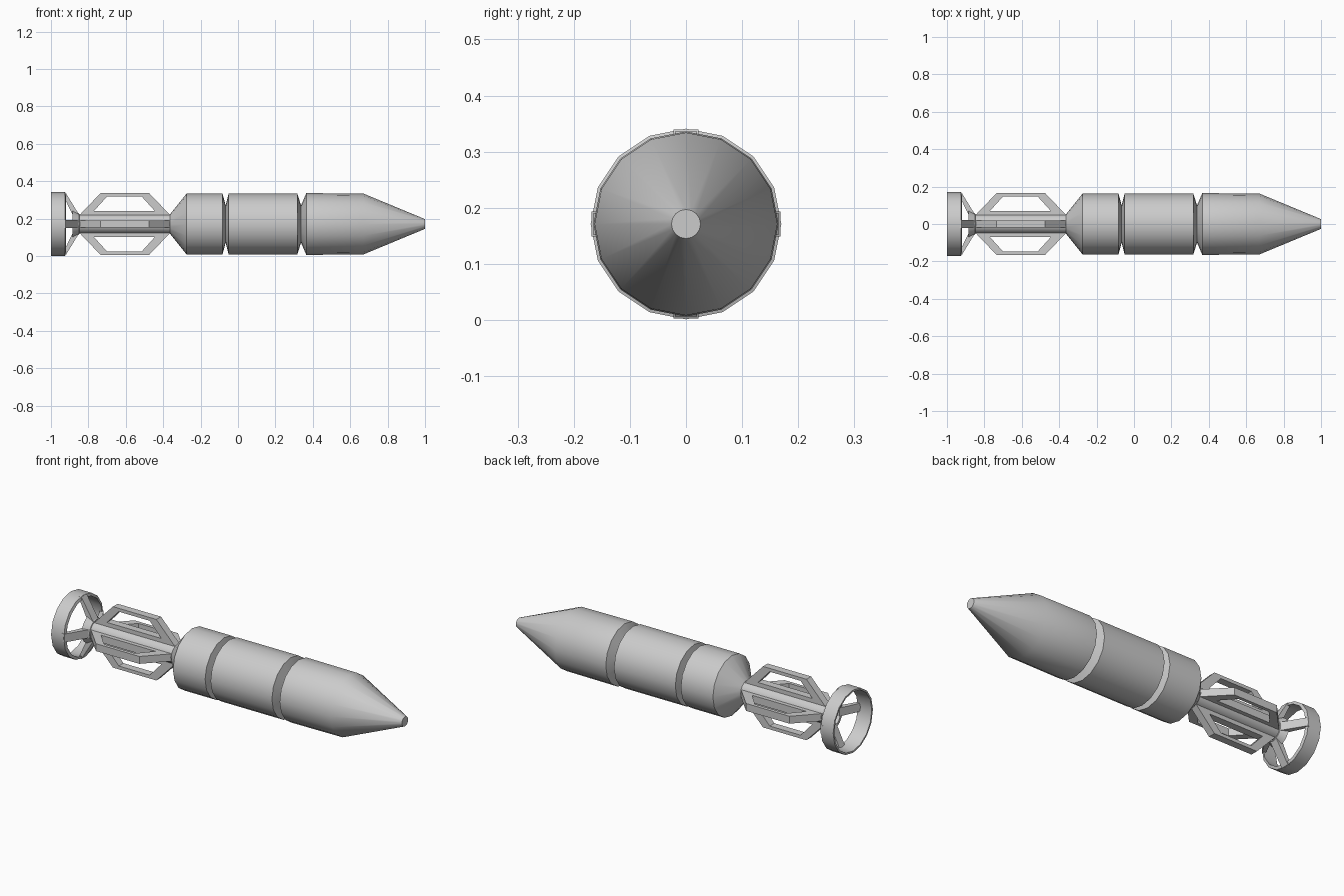
import bpy, bmesh, math
from mathutils import Matrix, Vector

if "Cube" in bpy.data.objects:
    bpy.data.objects.remove(bpy.data.objects["Cube"])

CZ = 0.171   # height of the long axis
N = 16       # sides of every round part


def finish(name, bm, smooth=True):
    bmesh.ops.recalc_face_normals(bm, faces=bm.faces)
    me = bpy.data.meshes.new(name)
    bm.to_mesh(me)
    bm.free()
    ob = bpy.data.objects.new(name, me)
    ob.location.z = CZ
    bpy.context.collection.objects.link(ob)
    if smooth:
        bpy.ops.object.select_all(action='DESELECT')
        ob.select_set(True)
        bpy.context.view_layer.objects.active = ob
        bpy.ops.object.shade_smooth_by_angle(angle=math.radians(30))
    return ob


def lathe(name, profile, closed=False):
    """Spin (x, radius) points around the x axis."""
    bm = bmesh.new()
    rings = [[bm.verts.new((x, r * math.sin(a), r * math.cos(a)))
              for a in (2 * math.pi * i / N for i in range(N))] for x, r in profile]
    pairs = list(zip(rings, rings[1:] + rings[:1] if closed else rings[1:]))
    for a, b in pairs:
        for i in range(N):
            j = (i + 1) % N
            bm.faces.new((a[i], a[j], b[j], b[i]))
    if not closed:
        bm.faces.new(rings[0])
        bm.faces.new(rings[-1])
    return finish(name, bm)


def frame(name, outer, inner, width, turn):
    """Flat (x, radius) plate, optionally pierced, turned about the x axis."""
    bm = bmesh.new()
    layers = []
    for y in (-width / 2, width / 2):
        layers.append([[bm.verts.new((x, y, r)) for x, r in loop]
                       for loop in (outer, inner) if loop])
    n = len(outer)
    for i in range(n):
        j = (i + 1) % n
        for k in range(len(layers[0])):
            a, b = layers[0][k], layers[1][k]
            bm.faces.new((a[i], a[j], b[j], b[i]))
        if inner:
            for o, h in layers:
                bm.faces.new((o[i], o[j], h[j], h[i]))
    if not inner:
        for (o,) in layers:
            bm.faces.new(o)
    bmesh.ops.rotate(bm, verts=bm.verts, cent=Vector(), matrix=Matrix.Rotation(turn, 3, 'X'))
    return finish(name, bm, smooth=False)


# Body with two V grooves, pointed nose and tapered rear
lathe("body", [(-0.365, 0.05), (-0.275, 0.163), (-0.083, 0.163), (-0.066, 0.10),
               (-0.05, 0.163), (0.317, 0.163), (0.337, 0.10), (0.365, 0.165),
               (0.67, 0.163), (1.0, 0.026)])

# Tail boom and the hub behind it
lathe("tail_boom", [(-0.85, 0.052), (-0.36, 0.052)])
lathe("tail_hub", [(-0.885, 0.075), (-0.85, 0.056), (-0.845, 0.045), (-0.885, 0.06)], closed=True)

# Open ring at the tail end
lathe("tail_ring", [(-1.0, 0.17), (-0.925, 0.17), (-0.92, 0.155), (-1.0, 0.16)], closed=True)

# Four pierced fins and four ring spokes
fin_outer = [(-0.85, 0.045), (-0.735, 0.165), (-0.475, 0.165), (-0.36, 0.045)]
fin_hole = [(-0.77, 0.07), (-0.70, 0.147), (-0.515, 0.147), (-0.445, 0.07)]
spoke = [(-0.85, 0.05), (-0.922, 0.168), (-0.94, 0.165), (-0.885, 0.05)]
for k in range(4):
    frame(f"fin_{k + 1}", fin_outer, fin_hole, 0.04, k * math.pi / 2)
    frame(f"ring_spoke_{k + 1}", spoke, None, 0.045, k * math.pi / 2)
